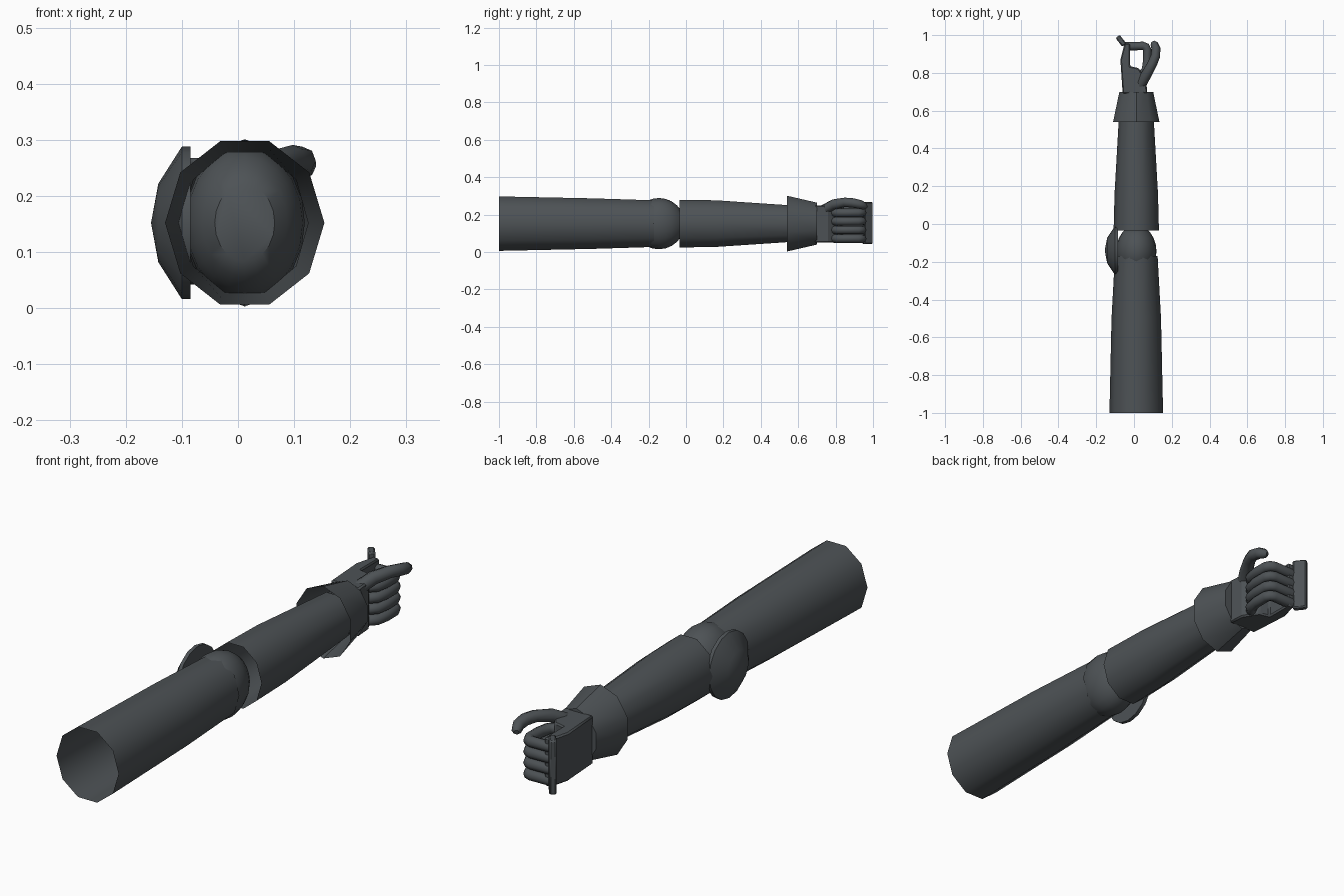
import bpy, bmesh, math
from mathutils import Matrix, Vector

if "Cube" in bpy.data.objects:
    bpy.data.objects.remove(bpy.data.objects["Cube"])

CX, CZ = 0.012, 0.152  # arm axis

mat = bpy.data.materials.new("dark grey")
mat.use_nodes = True
colour = (0.075, 0.085, 0.092, 1)
mat.diffuse_color = colour
mat.node_tree.nodes["Principled BSDF"].inputs["Base Color"].default_value = colour


def finish(obj, angle=40):
    obj.data.materials.clear()
    obj.data.materials.append(mat)
    bpy.ops.object.select_all(action="DESELECT")
    obj.select_set(True)
    bpy.context.view_layer.objects.active = obj
    bpy.ops.object.shade_smooth_by_angle(angle=math.radians(angle))
    return obj


def from_bmesh(name, bm, angle=40, recalc=True):
    if recalc:
        bmesh.ops.recalc_face_normals(bm, faces=bm.faces[:])
    mesh = bpy.data.meshes.new(name)
    bm.to_mesh(mesh)
    bm.free()
    obj = bpy.data.objects.new(name, mesh)
    bpy.context.collection.objects.link(obj)
    return finish(obj, angle)


def sleeve(name, rings, sides=10, phase=0.0, caps=(False, False)):
    """Loft elliptical rings (y, radius x, radius z) along the arm axis."""
    bm = bmesh.new()
    loops = []
    for y, rx, rz in rings:
        angles = [phase + math.tau * i / sides for i in range(sides)]
        loops.append([bm.verts.new((CX + rx * math.cos(a), y, CZ + rz * math.sin(a)))
                      for a in angles])
    for a, b in zip(loops, loops[1:]):
        for i in range(sides):
            j = (i + 1) % sides
            bm.faces.new((a[j], a[i], b[i], b[j]))
    if caps[0]:
        bm.faces.new(loops[0])
    if caps[1]:
        bm.faces.new(loops[-1][::-1])
    return from_bmesh(name, bm, recalc=any(caps))


def tube(name, points, radius):
    """Rounded digit swept along points (x, y, z, thickness)."""
    curve = bpy.data.curves.new(name, "CURVE")
    curve.dimensions = "3D"
    curve.bevel_depth = radius
    curve.bevel_resolution = 2
    curve.use_fill_caps = True
    spline = curve.splines.new("POLY")
    spline.points.add(len(points) - 1)
    for p, (x, y, z, thick) in zip(spline.points, points):
        p.co = (x, y, z, 1)
        p.radius = thick
    obj = bpy.data.objects.new(name, curve)
    bpy.context.collection.objects.link(obj)
    bpy.ops.object.select_all(action="DESELECT")
    obj.select_set(True)
    bpy.context.view_layer.objects.active = obj
    bpy.ops.object.convert(target="MESH")
    return finish(bpy.context.view_layer.objects.active, 50)


def bevel(obj, width):
    mod = obj.modifiers.new("soft edges", "BEVEL")
    mod.width = width
    mod.segments = 1


# Arm sleeves, open at the shoulder and elbow
sleeve("upper_arm", [(-1, 0.142, 0.153), (-0.5, 0.131, 0.142), (-0.17, 0.113, 0.131)])
sleeve("forearm", [(-0.035, 0.12, 0.134), (0.16, 0.115, 0.131), (0.6, 0.09, 0.1)])
sleeve("wrist_cuff", [(0.54, 0.129, 0.149), (0.7, 0.094, 0.112)],
       phase=math.pi / 10, caps=(False, True))

# Elbow ball with flattened ends
ball = []
for step in range(9):
    t = math.radians(30 + 15 * step)
    ball.append((-0.145 - 0.138 * math.cos(t), 0.107 * math.sin(t), 0.137 * math.sin(t)))
sleeve("elbow_ball", ball, sides=20, caps=(True, True))

# Domed elbow pad on the outer side
bm = bmesh.new()
SIDES = 16
profile = [(-0.085, 0.11), (-0.085, 0.136), (-0.1, 0.136), (-0.142, 0.07)]
loops = []
for x, r in profile:
    loops.append([bm.verts.new((x, -0.14 + 0.96 * r * math.cos(math.tau * i / SIDES),
                                CZ + r * math.sin(math.tau * i / SIDES)))
                  for i in range(SIDES)])
for a, b in zip(loops, loops[1:]):
    for i in range(SIDES):
        j = (i + 1) % SIDES
        bm.faces.new((a[i], a[j], b[j], b[i]))
tip = bm.verts.new((-0.155, -0.14, CZ))
for i in range(SIDES):
    bm.faces.new((loops[-1][i], loops[-1][(i + 1) % SIDES], tip))
bm.faces.new(loops[0])
from_bmesh("elbow_pad", bm)

# Palm: hand outline extruded upward
outline = [(-0.06, 0.69), (-0.072, 0.87), (-0.05, 0.955), (-0.02, 0.955),
           (-0.02, 0.835), (0.025, 0.825), (0.065, 0.76), (0.07, 0.69)]
bm = bmesh.new()
face = bm.faces.new([bm.verts.new((x, y, 0.05)) for x, y in outline])
top = bmesh.ops.extrude_face_region(bm, geom=[face])["geom"]
bmesh.ops.translate(bm, vec=(0, 0, 0.2),
                    verts=[v for v in top if isinstance(v, bmesh.types.BMVert)])
bevel(from_bmesh("palm", bm, 25), 0.006)

# Knuckle bar across the back of the hand
bm = bmesh.new()
bmesh.ops.create_cube(bm, size=1)
bmesh.ops.scale(bm, vec=(0.028, 0.058, 0.225), verts=bm.verts)
bmesh.ops.transform(bm, verts=bm.verts,
                    matrix=Matrix.Translation(Vector((-0.069, 0.97, 0.155)))
                    @ Matrix.Rotation(math.radians(38), 4, "Z"))
bevel(from_bmesh("knuckle_bar", bm, 25), 0.006)

# Four curled fingers
for n, finger in enumerate(("little", "ring", "middle", "index")):
    z = 0.072 + 0.046 * n
    path = [(-0.045, 0.94), (0.045, 0.943), (0.062, 0.937), (0.07, 0.92),
            (0.07, 0.86), (0.062, 0.815), (0.045, 0.797), (0.02, 0.79)]
    tube(finger + "_finger", [(x, y, z, 1) for x, y in path], 0.0225)

# Thumb folded over the index finger
tube("thumb", [(0.035, 0.735, 0.225, 1.1), (0.065, 0.79, 0.255, 1.1),
               (0.098, 0.85, 0.266, 1), (0.114, 0.89, 0.263, 1),
               (0.116, 0.93, 0.255, 0.95), (0.106, 0.955, 0.245, 0.8),
               (0.1, 0.965, 0.242, 0.4)], 0.025)
